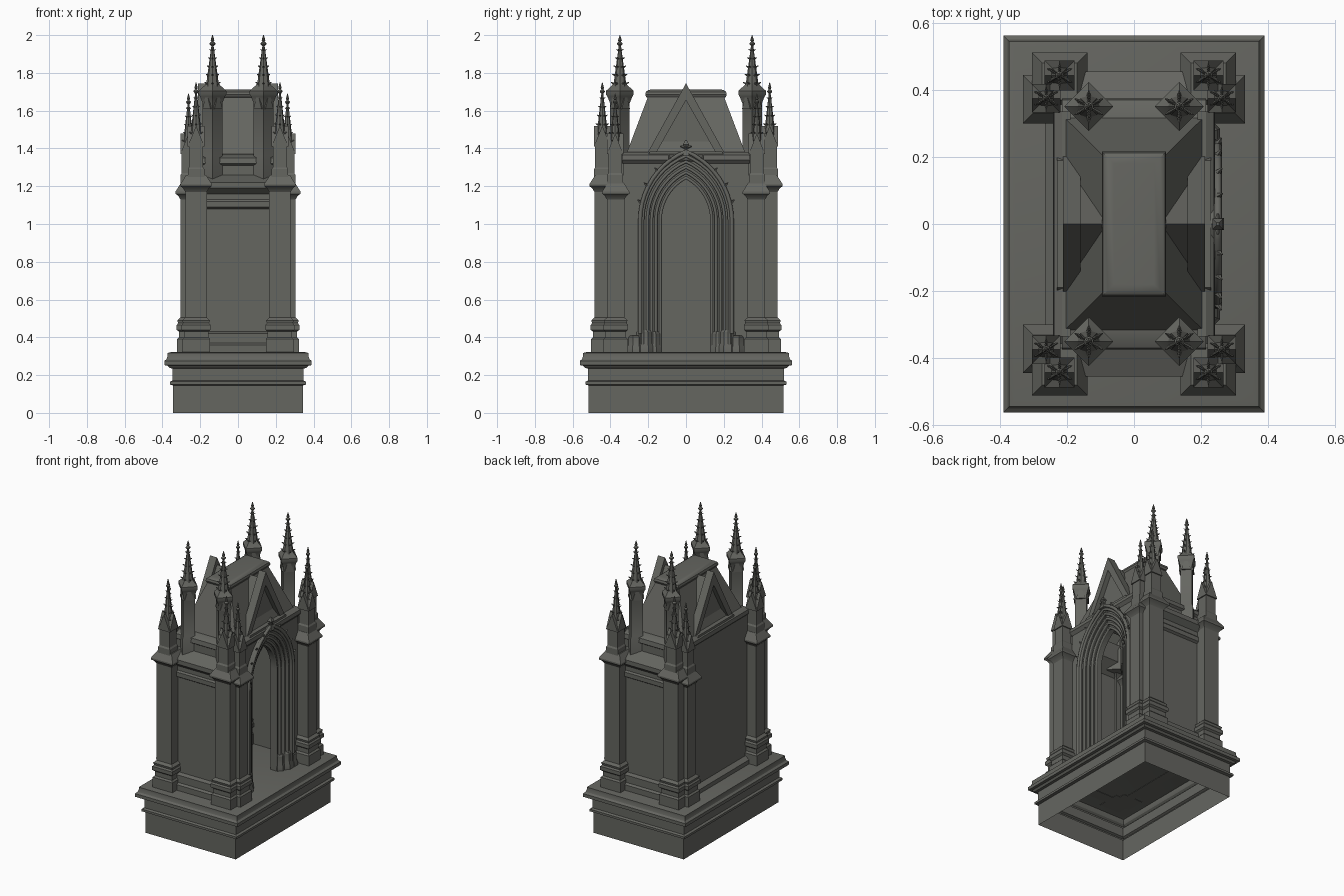
import bpy, bmesh, math
from mathutils import Vector, Matrix

if "Cube" in bpy.data.objects:
    bpy.data.objects.remove(bpy.data.objects["Cube"])

stone = bpy.data.materials.new("dark_stone")
stone.diffuse_color = (0.13, 0.132, 0.118, 1)
stone.use_nodes = True
stone.node_tree.nodes["Principled BSDF"].inputs["Base Color"].default_value = stone.diffuse_color


def finish(name, bm):
    bmesh.ops.recalc_face_normals(bm, faces=bm.faces)
    me = bpy.data.meshes.new(name)
    bm.to_mesh(me)
    bm.free()
    me.materials.append(stone)
    me.shade_smooth()
    me.set_sharp_from_angle(angle=math.radians(30))
    ob = bpy.data.objects.new(name, me)
    bpy.context.collection.objects.link(ob)
    return ob


def add_loft(bm, rings, bottom=True, top=True):
    vs = [[bm.verts.new(p) for p in r] for r in rings]
    n = len(vs[0])
    for a, b in zip(vs, vs[1:]):
        for i in range(n):
            bm.faces.new((a[i], a[(i + 1) % n], b[(i + 1) % n], b[i]))
    if bottom:
        bm.faces.new(vs[0][::-1])
    if top:
        bm.faces.new(vs[-1])


def rect(cx, cy, hx, hy, z):
    return [(cx - hx, cy - hy, z), (cx + hx, cy - hy, z), (cx + hx, cy + hy, z), (cx - hx, cy + hy, z)]


def ngon(cx, cy, r, z, n=8, turn=0.0):
    return [(cx + r * math.cos(turn + math.tau * i / n), cy + r * math.sin(turn + math.tau * i / n), z)
            for i in range(n)]


def loft(name, rings, bottom=True, top=True):
    bm = bmesh.new()
    add_loft(bm, rings, bottom, top)
    return finish(name, bm)


def add_prism(bm, pts, axis, a, b):
    # axis x: pts are (y, z); axis y: pts are (x, z)
    place = (lambda p, d: (d, p[0], p[1])) if axis == 'x' else (lambda p, d: (p[0], d, p[1]))
    add_loft(bm, [[place(p, a) for p in pts], [place(p, b) for p in pts]])


def prism(name, pts, axis, a, b):
    bm = bmesh.new()
    add_prism(bm, pts, axis, a, b)
    return finish(name, bm)


def arch(w, apex, z0=0.32, spring=1.02, n=10):
    # pointed arch outline in (y, z), from the right foot to the left foot
    h = apex - spring
    R = (w * w + h * h) / (2 * w)
    end = math.atan2(h, R - w)
    right = [(w - R + R * math.cos(end * i / n), spring + R * math.sin(end * i / n)) for i in range(n + 1)]
    return [(w, z0)] + right + [(-y, z) for y, z in right[-2::-1]] + [(-w, z0)]


def tube(name, pts, r, x):
    cu = bpy.data.curves.new(name, 'CURVE')
    cu.dimensions = '3D'
    cu.bevel_depth = r
    cu.bevel_resolution = 1
    cu.use_fill_caps = True
    s = cu.splines.new('POLY')
    s.points.add(len(pts) - 1)
    for p, (y, z) in zip(s.points, pts):
        p.co = (x, y, z, 1)
    cu.materials.append(stone)
    ob = bpy.data.objects.new(name, cu)
    bpy.context.collection.objects.link(ob)


def add_leaf(bm, pos, direction, size):
    # small pointed crocket
    d = Vector(direction).normalized()
    m = Matrix.Translation(Vector(pos) + d * size * 0.4) @ d.to_track_quat('Z', 'Y').to_matrix().to_4x4()
    bmesh.ops.create_cone(bm, cap_ends=True, segments=4, radius1=size * 0.38, radius2=size * 0.1,
                          depth=size, matrix=m)


def spire(name, cx, cy, z0, z1, r):
    bm = bmesh.new()
    h = z1 - z0
    add_loft(bm, [ngon(cx, cy, r * k, z0 + h * t) for k, t in
                  ((1, 0), (.16, .8), (.4, .83), (.4, .85), (.15, .88), (.28, .9), (.04, 1))])
    for row in range(5):
        t = 0.1 + row * 0.155
        rr = r * (1 - t * 1.05)
        for k in range(6):
            a = math.tau * k / 6 + math.pi / 6
            d = (math.cos(a), math.sin(a), 0.45)
            add_leaf(bm, (cx + rr * d[0], cy + rr * d[1], z0 + h * t), d, r * (.5 - .25 * t))
    finish(name, bm)


# hollow stepped plinth, open underneath
steps = [(0, 0), (0, .145), (.018, .15), (.018, .165), (.004, .172), (.004, .235), (.02, .238), (.03, .25),
         (.047, .253), (.047, .275), (.035, .285), (.03, .3), (.03, .317), (.012, .322)]
loft("plinth", [rect(0, 0, .343 + d, .515 + d, z) for d, z in steps], bottom=False)

# end walls with base mouldings, cornice, weathering and eave
end = [(.455, .32), (.455, .36), (.44, .37), (.44, .42), (.415, .43), (.415, 1.08), (.43, 1.09), (.43, 1.12),
       (.42, 1.13), (.42, 1.16), (.455, 1.19), (.455, 1.22), (.36, 1.26), (.36, 1.31), (.375, 1.32),
       (.37, 1.35), (.33, 1.37), (.30, 1.37), (.30, 1.25), (.38, 1.18), (.38, .32)]
for s, side in ((-1, "front"), (1, "back")):
    prism(side + "_wall", [(s * y, z) for y, z in end], 'x', -.215, .215)

# solid left wall and its foot ledge
wall = [(-.41, .32), (-.41, 1.2), (-.33, 1.26), (-.33, 1.35), (.33, 1.35), (.33, 1.26), (.41, 1.2), (.41, .32)]
prism("left_wall", wall, 'x', -.235, -.205)
prism("left_wall_foot", [(-.265, .32), (-.265, .35), (-.235, .37), (-.21, .37), (-.21, .32)], 'y', -.36, .36)

# right wall pierced by the pointed opening
prism("right_wall", wall + arch(.2, 1.32), 'x', .19, .225)

# stepped arch orders, round mouldings and hood
orders = [(.25, .225, 1.385, 1.355, .245), (.225, .2, 1.355, 1.325, .235), (.2, .178, 1.325, 1.295, .222),
          (.178, .155, 1.295, 1.268, .208), (.155, .132, 1.268, 1.24, .195)]
for w1, w0, a1, a0, x in orders:
    prism("arch_order", arch(w1, a1) + arch(w0, a0)[::-1], 'x', x - .04, x)
    tube("arch_roll", arch(w0 + .004, a0 + .005), .009, x)
tube("arch_hood", arch(.243, 1.385, .42), .012, .25)

# crockets and cross finial on the hood
bm = bmesh.new()
outline = arch(.25, 1.39)[2:-2]
for i in range(1, len(outline) - 1, 2):
    y, z = outline[i]
    add_leaf(bm, (.25, y, z), (.2, y * 1.5, .3), .028)
add_loft(bm, [rect(.25, 0, k, k, z) for k, z in ((.018, 1.36), (.009, 1.39), (.009, 1.41), (.016, 1.42), (.004, 1.445))])
for s in (-1, 1):
    add_leaf(bm, (.25, 0, 1.405), (0, s, .2), .035)
finish("arch_finial", bm)

# flared column feet beside the opening
for s in (-1, 1):
    for y, x, r, h in ((.265, .21, .05, .09), (.22, .205, .055, .12), (.175, .19, .046, .11)):
        loft("column_foot", [ngon(x, s * y, r * k, .32 + h * t, 8, math.pi / 8) for k, t in
                             ((1, 0), (1, .25), (.85, .45), (.85, .9), (.7, 1))])

# cornices along the two long sides
for s in (-1, 1):
    prism("side_cornice", [(s * x, z) for x, z in ((.19, 1.32), (.225, 1.32), (.242, 1.34), (.238, 1.365),
                                                   (.215, 1.38), (.19, 1.38))], 'y', -.335, .335)

# truncated roof with rounded crown
loft("roof", [rect(0, 0, .21, .32, 1.36), rect(0, 0, .083, .195, 1.69)], bottom=False)
loft("roof_crown", [rect(0, 0, .09 + d, .21 + d, z) for d, z in
                    ((-.015, 1.665), (0, 1.672), (.006, 1.685), (.002, 1.7), (-.012, 1.71), (-.03, 1.712))])

# cross gables with coping frames
prism("cross_roof", [(-.19, 1.36), (.19, 1.36), (0, 1.695)], 'x', -.18, .18)
for s in (-1, 1):
    frame = [(-.21, 1.365), (0, 1.745), (.21, 1.365), (.165, 1.365), (0, 1.655), (-.165, 1.365)]
    prism("gable_coping", frame, 'x', s * .16, s * .212)
    prism("gable_sill", [(-.21, 1.35), (.21, 1.35), (.19, 1.385), (-.19, 1.385)], 'x', s * .16, s * .23)

# corner buttresses: one faces the end, one faces the side
foot = [(.018, .32), (.018, .39), (.008, .4), (.008, .43), (.02, .44), (.02, .465), (.012, .475), (.016, .49),
        (0, .505)]


def buttress(name, cx, cy, hx, hy, ztop):
    rings = [rect(cx, cy, hx + d, hy + d, z) for d, z in foot]
    rings += [rect(cx, cy, hx + d, hy + d, ztop + z) for d, z in
              ((0, -.03), (.012, -.01), (.026, 0), (.026, .012), (-.005, .06))]
    loft(name, rings)


def pinnacle(name, cx, cy, h, z0, z1, tip):
    # square block with four gablets, then a crocketed spire
    loft(name + "_block", [rect(cx, cy, h + d, h + d, z) for d, z in
                           ((.006, z0), (.006, z0 + .06), (0, z0 + .07), (0, z1))])
    g = h + .007
    gab = [(-g, z1 - .01), (g, z1 - .01), (0, z1 + .1)]
    bm = bmesh.new()
    add_prism(bm, [(cx + a, z) for a, z in gab], 'y', cy - g, cy + g)
    add_prism(bm, [(cy + a, z) for a, z in gab], 'x', cx - g, cx + g)
    finish(name + "_gablets", bm)
    spire(name + "_spire", cx, cy, z1 + .03, tip, h * .85)


for sx in (-1, 1):
    for sy in (-1, 1):
        buttress("end_buttress", sx * .222, sy * .425, .057, .06, 1.2)
        buttress("side_buttress", sx * .25, sy * .372, .055, .046, 1.16)
        pinnacle("end_pinnacle", sx * .222, sy * .443, .038, 1.23, 1.42, 1.75)
        pinnacle("side_pinnacle", sx * .262, sy * .375, .036, 1.2, 1.38, 1.69)

        # tall diamond-plan pinnacle rising at the roof corner
        x, y = sx * .135, sy * .35
        loft("tall_pinnacle_shaft", [ngon(x, y, r, z, 4) for r, z in
                                     ((.062, 1.2), (.062, 1.34), (.052, 1.36), (.052, 1.64), (.066, 1.675),
                                      (.073, 1.685), (.073, 1.705), (.04, 1.735), (.03, 1.75))])
        for k in range(4):
            a = math.pi / 4 + k * math.pi / 2
            ob = prism("tall_gablet", [(-.03, 1.61), (.03, 1.61), (0, 1.7)], 'x', .03, .045)
            ob.matrix_world = Matrix.Translation((x, y, 0)) @ Matrix.Rotation(a, 4, 'Z')
        spire("tall_pinnacle_spire", x, y, 1.715, 2.0, .037)
